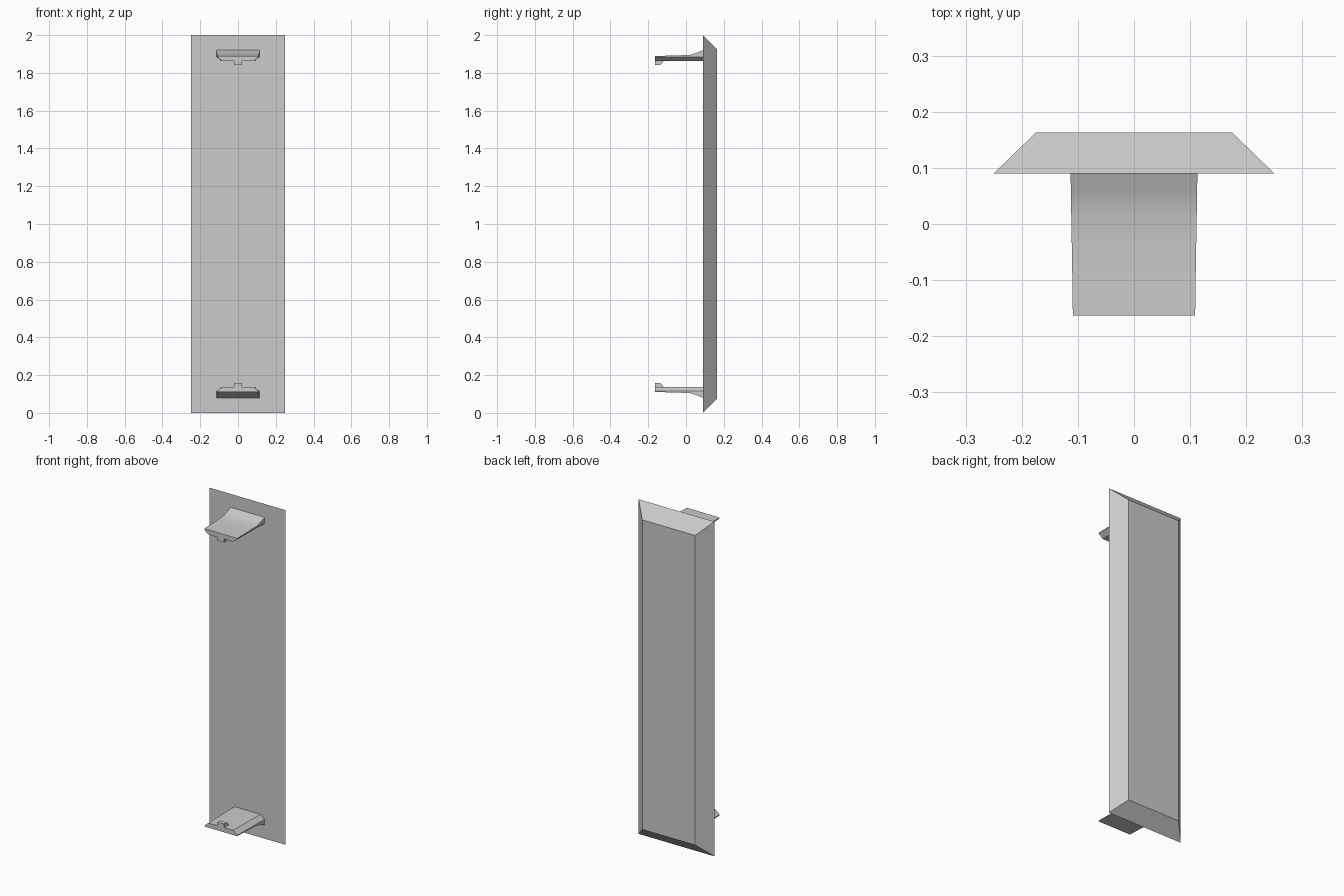
import bpy, bmesh

cube = bpy.data.objects.get("Cube")
if cube:
    bpy.data.objects.remove(cube)

grey = bpy.data.materials.new("plain grey")
grey.use_nodes = True
COLOR = (0.6, 0.6, 0.6, 1)
grey.diffuse_color = COLOR
grey.node_tree.nodes["Principled BSDF"].inputs["Base Color"].default_value = COLOR


def loft(name, rings, smooth=False):
    """Join matching rings of points into a closed solid."""
    bm = bmesh.new()
    loops = [[bm.verts.new(p) for p in ring] for ring in rings]
    n = len(loops[0])
    for a, b in zip(loops, loops[1:]):
        for i in range(n):
            j = (i + 1) % n
            bm.faces.new((a[i], a[j], b[j], b[i]))
    bm.faces.new(loops[0])
    bm.faces.new(loops[-1])
    bmesh.ops.recalc_face_normals(bm, faces=bm.faces)
    mesh = bpy.data.meshes.new(name)
    bm.to_mesh(mesh)
    bm.free()
    mesh.materials.append(grey)
    obj = bpy.data.objects.new(name, mesh)
    bpy.context.collection.objects.link(obj)
    if smooth:
        bpy.ops.object.select_all(action='DESELECT')
        obj.select_set(True)
        bpy.context.view_layer.objects.active = obj
        bpy.ops.object.shade_smooth_by_angle(angle=0.5)
    return obj


def panel_ring(y, inset):
    x, low, high = 0.25 - inset, inset, 2 - inset
    return [(-x, y, low), (x, y, low), (x, y, high), (-x, y, high)]


# Tall panel with bevelled back edges
loft("panel", [panel_ring(0.09, 0), panel_ring(0.163, 0.075)])


def clip_ring(y, half, top, flip):
    # Offsets from mid height: flat top, short sides, chamfered underside
    pts = [(-half, top), (half, top), (half, -0.01), (half - 0.027, -0.033),
           (0.027 - half, -0.033), (-half, -0.01)]
    return [(x, y, 1 + flip * (0.895 + z)) for x, z in pts]


def tab_ring(x, flip):
    pts = [(-0.163, -0.03), (-0.163, -0.054), (-0.138, -0.054), (-0.115, -0.03)]
    return [(x, y, 1 + flip * (0.895 + z)) for y, z in pts]


# Mirrored pair of clips, each with a small catch near its tip
CLIP = [(0.09, 0.113, 0.025), (0.06, 0.1125, 0.013), (0.025, 0.112, 0.001),
        (-0.03, 0.111, -0.002), (-0.09, 0.11, -0.004), (-0.163, 0.109, -0.005)]
for label, flip in (("upper", 1), ("lower", -1)):
    loft(label + "_clip", [clip_ring(*s, flip) for s in CLIP], smooth=True)
    loft(label + "_catch", [tab_ring(-0.022, flip), tab_ring(0.022, flip)])
